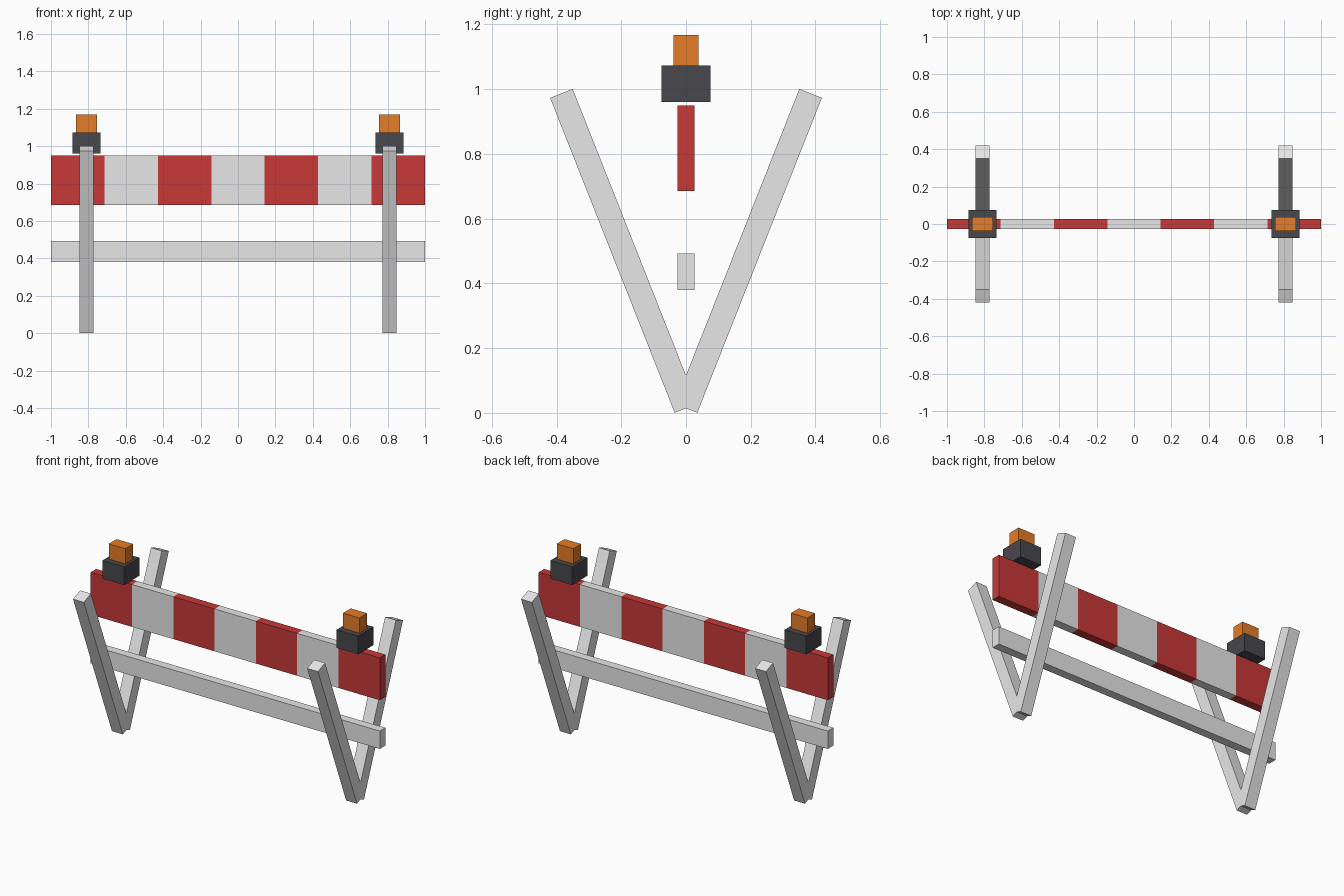
import bpy, bmesh, math
from mathutils import Matrix

if "Cube" in bpy.data.objects:
    bpy.data.objects.remove(bpy.data.objects["Cube"])


def material(name, rgb):
    m = bpy.data.materials.new(name)
    m.diffuse_color = (*rgb, 1.0)
    m.use_nodes = True
    m.node_tree.nodes["Principled BSDF"].inputs["Base Color"].default_value = m.diffuse_color
    return m


WHITE = material("white paint", (0.8, 0.8, 0.8))
RED = material("red paint", (0.58, 0.04, 0.04))
DARK = material("dark plastic", (0.065, 0.065, 0.075))
AMBER = material("amber lens", (0.78, 0.20, 0.02))


def box(name, size, centre, mat, tilt=0.0):
    """Box of a given size, turned about x, then moved to its centre."""
    bm = bmesh.new()
    bmesh.ops.create_cube(bm, size=1.0)
    bm.transform(Matrix.Translation(centre) @ Matrix.Rotation(tilt, 4, 'X')
                 @ Matrix.Diagonal((*size, 1.0)))
    mesh = bpy.data.meshes.new(name)
    bm.to_mesh(mesh)
    bm.free()
    obj = bpy.data.objects.new(name, mesh)
    bpy.context.collection.objects.link(obj)
    mesh.materials.append(mat)
    return obj


# Striped board: cut into seven equal bands, alternately red and white
STRIPES = 7
board = box("striped_board", (2.0, 0.054, 0.265), (0, 0, 0.8175), RED)
board.data.materials.append(WHITE)
bm = bmesh.new()
bm.from_mesh(board.data)
for i in range(1, STRIPES):
    bmesh.ops.bisect_plane(bm, geom=bm.verts[:] + bm.edges[:] + bm.faces[:],
                           plane_co=(-1 + 2 * i / STRIPES, 0, 0), plane_no=(1, 0, 0))
for f in bm.faces:
    band = int((f.calc_center_median().x + 1) / 2 * STRIPES)
    f.material_index = min(band, STRIPES - 1) % 2
bm.to_mesh(board.data)
bm.free()

# Lower rail
box("lower_rail", (2.0, 0.054, 0.112), (0, 0, 0.436), WHITE)

# Leg pairs in a V, and a warning lamp above each
SPREAD, LEG_BOTTOM, LEG_TOP, LEG_WIDTH = 0.385, 0.014, 0.987, 0.075
rise = LEG_TOP - LEG_BOTTOM
lean = math.atan2(SPREAD, rise)
length = math.hypot(SPREAD, rise)
for side, sx in (("left", -1), ("right", 1)):
    x = 0.81 * sx
    for end, sy in (("front", -1), ("back", 1)):
        box(f"{side}_{end}_leg", (LEG_WIDTH, LEG_WIDTH, length),
            (x, sy * SPREAD / 2, (LEG_TOP + LEG_BOTTOM) / 2), WHITE, -sy * lean)
    box(f"{side}_lamp_base", (0.15, 0.152, 0.113), (x, 0, 1.0165), DARK)
    box(f"{side}_lamp_lens", (0.114, 0.077, 0.095), (x, 0, 1.1205), AMBER)
